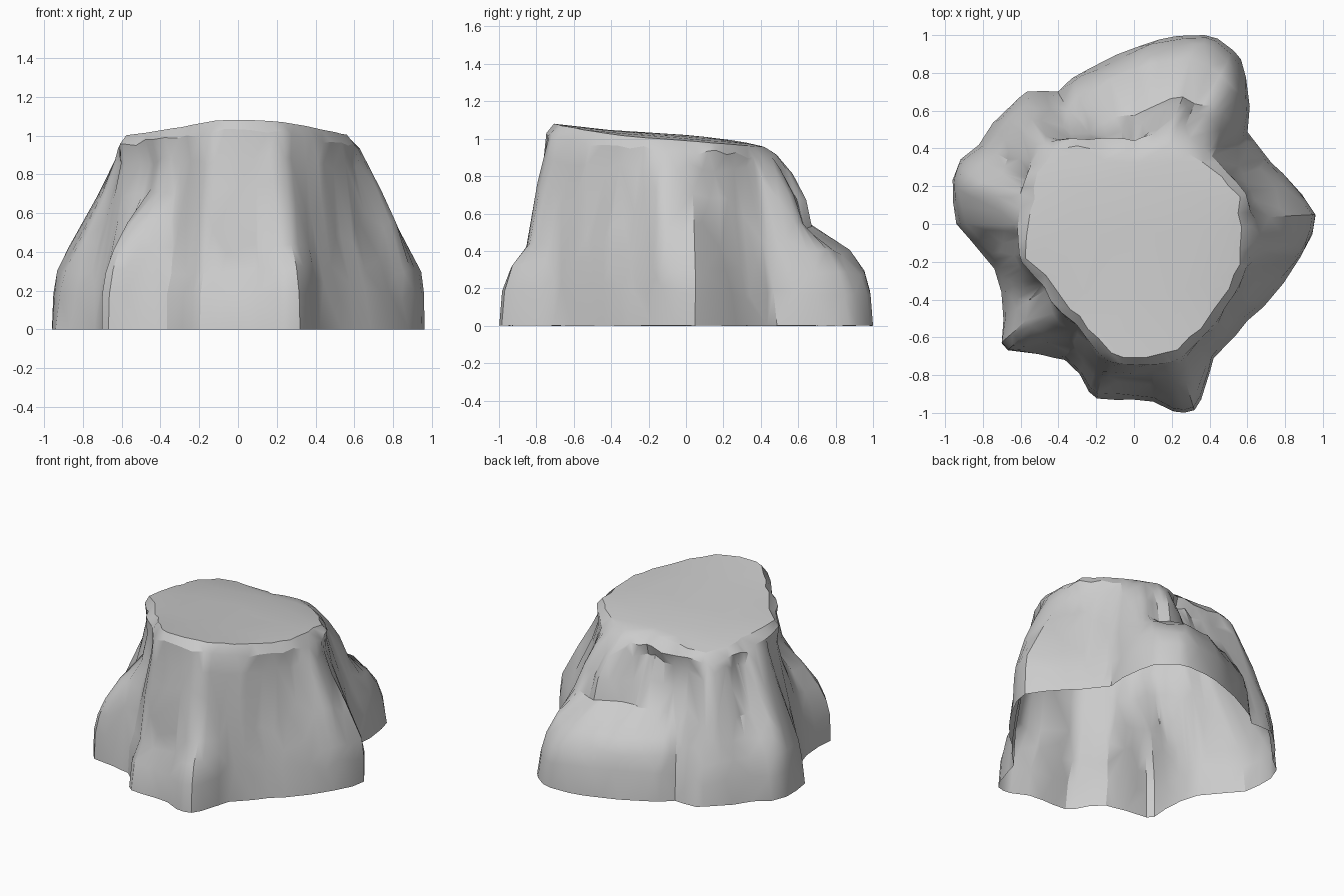
import bpy, bmesh, math
from mathutils import Vector, noise

if "Cube" in bpy.data.objects:
    bpy.data.objects.remove(bpy.data.objects["Cube"])

# Ground outline, counter-clockwise (x, y): buttresses and recesses
BASE = [(.96, .05), (.95, -.04), (.85, .2), (.72, .33), (.6, .48), (.61, .65), (.56, .89),
        (.42, .995), (.22, .995), (0, .93), (-.2, .84), (-.33, .77), (-.4, .7), (-.57, .7),
        (-.66, .62), (-.75, .53), (-.82, .42), (-.93, .33), (-.96, .23), (-.94, 0), (-.85, -.1),
        (-.74, -.23), (-.7, -.36), (-.69, -.5), (-.7, -.66), (-.5, -.69), (-.36, -.72),
        (-.28, -.8), (-.22, -.92), (0, -.93), (.13, -.94), (.18, -.99), (.3, -1.0),
        (.34, -.97), (.38, -.85), (.42, -.7), (.6, -.51), (.72, -.4), (.85, -.22)]

# Edge of the flat top (x, y)
RIM = [(.57, 0), (.55, .15), (.45, .26), (.33, .36), (.2, .41), (0, .37), (-.2, .4),
       (-.45, .39), (-.53, .2), (-.55, .05), (-.57, -.18), (-.44, -.3), (-.28, -.5),
       (-.13, -.69), (0, -.71), (.2, -.68), (.37, -.55), (.46, -.42), (.57, -.15)]

# Wall profiles: angle, then inward travel from ground to rim at each height in LEVELS
LEVELS = [.18, .3, .41, .55, .7, .85]
WALLS = [(4, .01, .05, .2, .4, .62, .82), (12, .04, .14, .32, .55, .77, .9),
         (24, .1, .25, .38, .52, .68, .84), (38, .08, .18, .28, .42, .58, .76),
         (50, .05, .12, .24, .42, .54, .72), (62, .03, .1, .24, .58, .66, .8),
         (68, .02, .08, .23, .56, .6, .72), (84, .03, .1, .2, .62, .72, .88),
         (108, .05, .12, .25, .65, .82, .92), (124, .1, .2, .32, .5, .75, .9),
         (140, .06, .15, .3, .44, .62, .8), (171, .02, .07, .2, .37, .56, .75),
         (200, .15, .28, .4, .55, .7, .85),
         (223, .03, .1, .22, .48, .86, .93), (238, .08, .16, .26, .42, .66, .8),
         (256, .12, .4, .46, .53, .62, .76), (277, .1, .37, .46, .55, .65, .78),
         (286, .07, .2, .5, .58, .67, .78), (304, .07, .14, .24, .38, .54, .72),
         (338, .09, .2, .33, .52, .66, .8), (350, .02, .06, .15, .26, .42, .64)]

# Upright grooves: angle, half width, extra inward travel, bottom, top
GROOVES = [(158, 8, .16, .45, .98), (128, 6, .1, .5, .9), (188, 6, .1, .3, .9)]


def polar(points):
    return sorted((math.degrees(math.atan2(y, x)) % 360, math.hypot(x, y)) for x, y in points)


def sample(table, a):
    """Linear lookup in a closed table of (angle, values...)."""
    first, last = table[0], table[-1]
    t = [(last[0] - 360, *last[1:])] + table + [(first[0] + 360, *first[1:])]
    for p, q in zip(t, t[1:]):
        if p[0] <= a <= q[0]:
            k = (a - p[0]) / max(q[0] - p[0], 1e-6)
            return [u + (v - u) * k for u, v in zip(p[1:], q[1:])]


def groove(a, z):
    return sum(d * max(0, 1 - abs(a - g) / w) for g, w, d, lo, hi in GROOVES if lo < z < hi)


def top_height(x, y):
    return 1.01 - .115 * y - .08 * x * x + .012 * math.sin(5 * y + 1)


base, rim = polar(BASE), polar(RIM)
N = 120
columns = []
bm = bmesh.new()
for i in range(N):
    a = 360 * i / N
    c, s = math.cos(math.radians(a)), math.sin(math.radians(a))
    r0, r1 = sample(base, a)[0], sample(rim, a)[0]
    zt = top_height(c * r1, s * r1)
    col = [(r0, 0)]
    # Walls with slight chipped unevenness
    for z, f in zip(LEVELS, sample(WALLS, a)):
        n = noise.noise(Vector((c * 5, s * 5, z * 2)))
        m = noise.noise(Vector((c * 6 + 9, s * 6, z * 3)))
        r = r0 + (r1 - r0) * min(.96, f + groove(a, z)) + .02 * n
        col.append((min(r, r0), z * (.5 + .5 * zt / 1.02) + .04 * m))
    # Worn shoulder, rim and plateau
    chip = noise.noise(Vector((c * 6, s * 6, 4)))
    col += [(r1 + (r0 - r1) * .1 + .015, zt - .06 + .03 * chip), (r1 * (.99 + .04 * chip), zt - .004)]
    for k in (.85, .6, .3):
        col.append((r1 * k, top_height(c * r1 * k, s * r1 * k)))
    columns.append([bm.verts.new((c * r, s * r, z)) for r, z in col])

centre = bm.verts.new((0, 0, top_height(0, 0)))
for i in range(N):
    p, q = columns[i], columns[(i + 1) % N]
    for j in range(len(p) - 1):
        bm.faces.new((p[j], q[j], q[j + 1], p[j + 1]))
    bm.faces.new((p[-1], q[-1], centre))

# Open-bottomed rock shell
mesh = bpy.data.meshes.new("rock")
bm.to_mesh(mesh)
bm.free()
rock = bpy.data.objects.new("rock", mesh)
bpy.context.collection.objects.link(rock)
bpy.context.view_layer.objects.active = rock
rock.select_set(True)
# Merge into larger chipped facets
chips = rock.modifiers.new("chips", 'DECIMATE')
chips.ratio = .35
bpy.ops.object.modifier_apply(modifier="chips")
bpy.ops.object.shade_smooth_by_angle(angle=math.radians(30))
